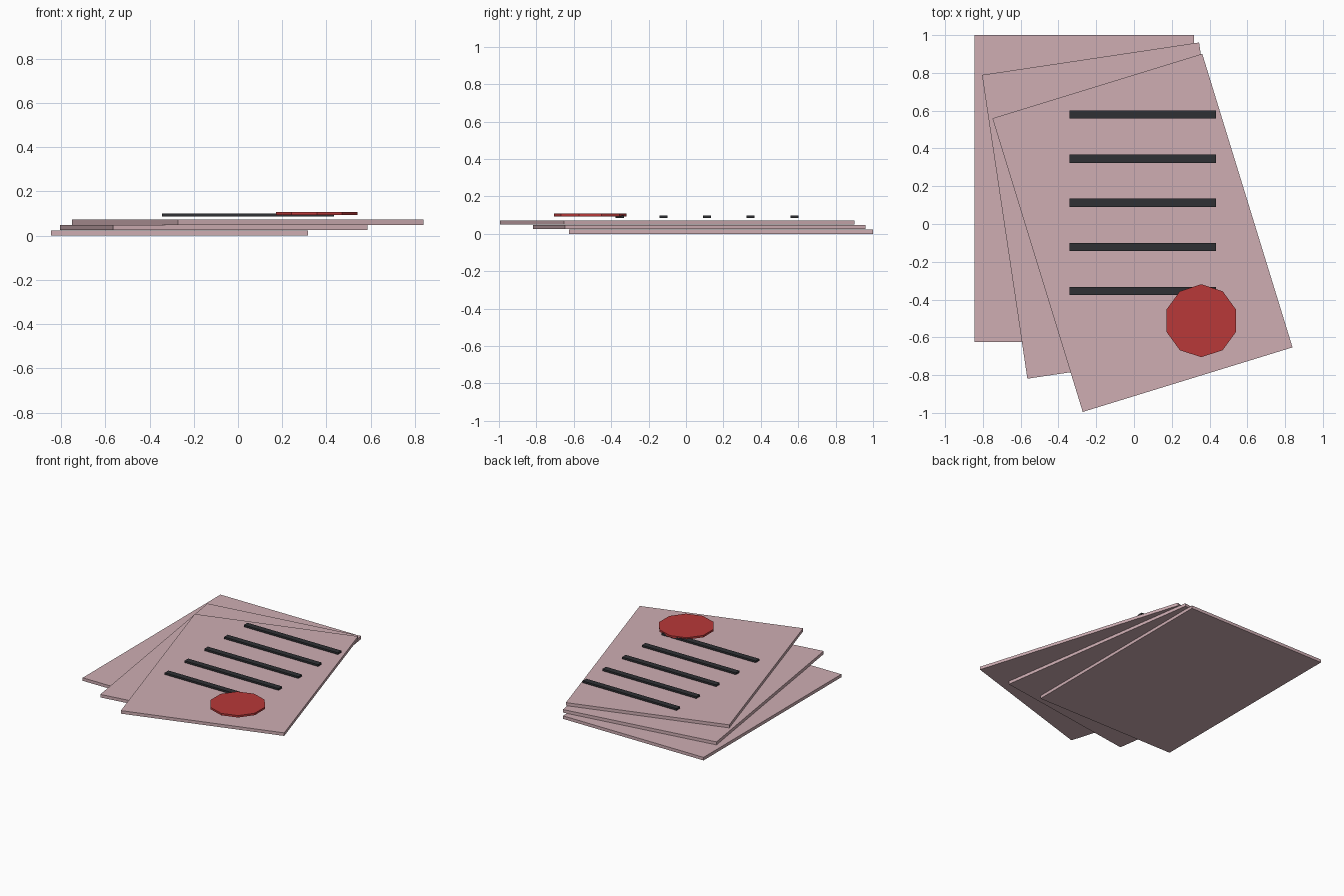
import bpy
from math import radians

if "Cube" in bpy.data.objects:
    bpy.data.objects.remove(bpy.data.objects["Cube"])


def material(name, color):
    m = bpy.data.materials.new(name)
    m.diffuse_color = (*color, 1)
    m.use_nodes = True
    m.node_tree.nodes["Principled BSDF"].inputs["Base Color"].default_value = m.diffuse_color
    return m


PAPER = material("paper_pink", (0.62, 0.42, 0.45))
INK = material("ink_dark", (0.028, 0.03, 0.034))
WAX = material("wax_red", (0.48, 0.04, 0.04))


def finish(name, mat):
    obj = bpy.context.object
    obj.name = name
    obj.data.materials.append(mat)
    return obj


def slab(name, center, size, mat, turn=0):
    bpy.ops.mesh.primitive_cube_add(size=1, location=center)
    obj = finish(name, mat)
    obj.scale = size
    obj.rotation_euler.z = radians(turn)
    return obj


# Three fanned sheets of paper, bottom to top
SHEET = (1.162, 1.626, 0.0228)
PITCH = 0.0245
for i, (x, y, turn) in enumerate([(-0.264, 0.187, 0),
                                  (-0.110, 0.071, 8.5),
                                  (0.045, -0.047, 17.1)]):
    slab(f"sheet_{i + 1}", (x, y, SHEET[2] / 2 + i * PITCH), SHEET, PAPER, turn)

# Five raised text lines
for i in range(5):
    slab(f"text_line_{i + 1}", (0.046, 0.579 - i * 0.2333, 0.0925),
         (0.777, 0.043, 0.0135), INK)

# Ten-sided wax seal
bpy.ops.mesh.primitive_cylinder_add(vertices=10, radius=0.193, depth=0.0145,
                                    location=(0.356, -0.512, 0.1005))
finish("wax_seal", WAX)
